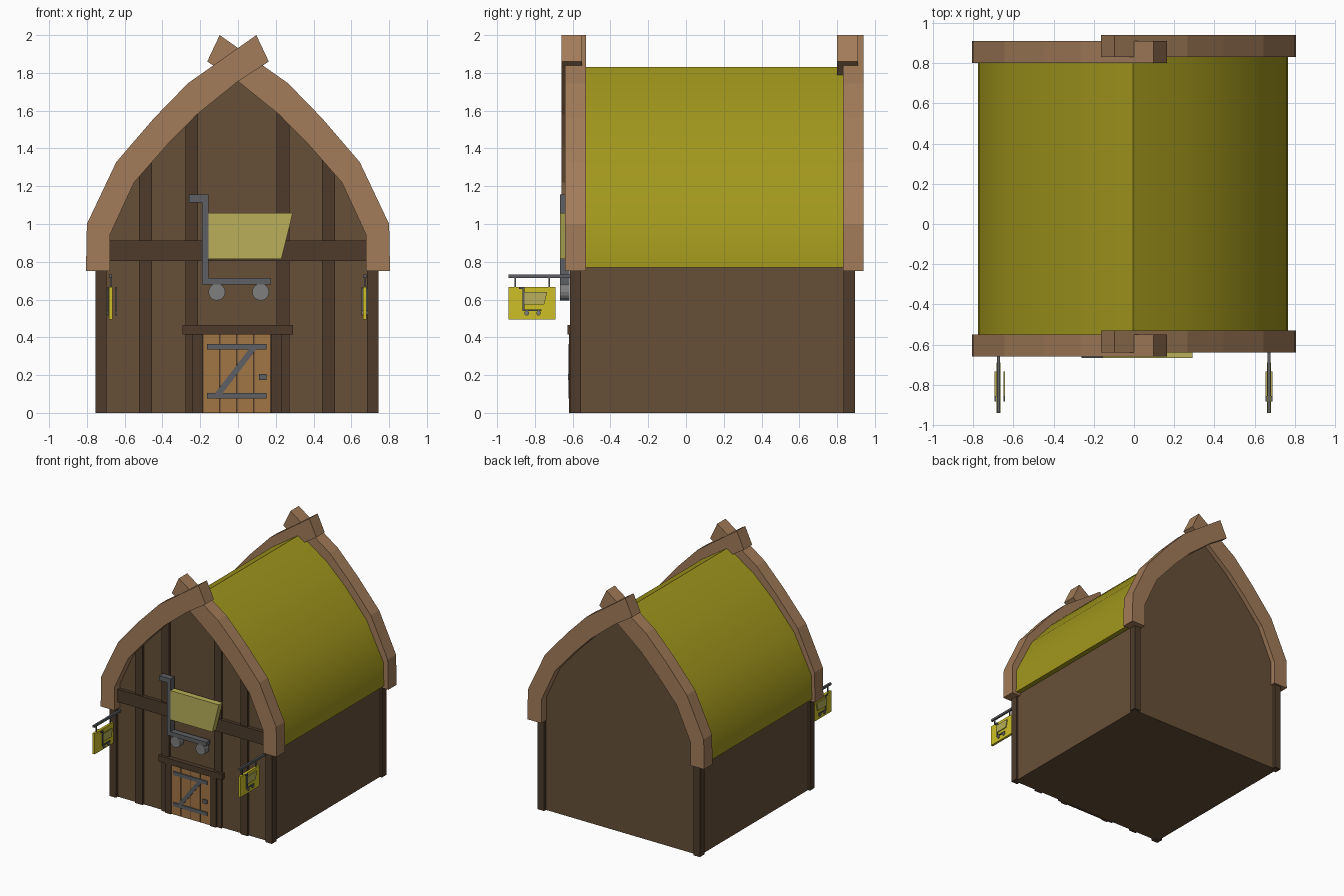
import bpy, bmesh, math

if "Cube" in bpy.data.objects:
    bpy.data.objects.remove(bpy.data.objects["Cube"])


def material(name, r, g, b):
    m = bpy.data.materials.new(name)
    m.diffuse_color = (r, g, b, 1)
    m.use_nodes = True
    m.node_tree.nodes["Principled BSDF"].inputs["Base Color"].default_value = m.diffuse_color
    return m


WALL = material("wall_wood", .135, .08, .039)
DARK = material("dark_wood", .075, .044, .024)
BEAM = material("beam_wood", .36, .20, .10)
DOOR = material("door_wood", .36, .18, .06)
ROOF = material("roof_yellow", .36, .31, .012)
SIGN = material("sign_yellow", .62, .53, .02)
PALE = material("basket_yellow", .48, .43, .10)
IRON = material("iron", .11, .115, .125)
WHEEL = material("wheel_grey", .21, .21, .21)


def prism(name, pts, lo, hi, mat, axis="y"):
    """Extrude a (u, z) outline between lo and hi along x or y."""
    bm = bmesh.new()
    put = (lambda u, z, d: (u, d, z)) if axis == "y" else (lambda u, z, d: (d, u, z))
    a = [bm.verts.new(put(u, z, lo)) for u, z in pts]
    b = [bm.verts.new(put(u, z, hi)) for u, z in pts]
    bm.faces.new(a)
    bm.faces.new(b[::-1])
    for i in range(len(pts)):
        j = (i + 1) % len(pts)
        bm.faces.new((a[i], a[j], b[j], b[i]))
    bmesh.ops.recalc_face_normals(bm, faces=bm.faces)
    me = bpy.data.meshes.new(name)
    bm.to_mesh(me)
    bm.free()
    me.materials.append(mat)
    ob = bpy.data.objects.new(name, me)
    bpy.context.collection.objects.link(ob)
    return ob


def rect(u0, u1, z0, z1):
    return [(u0, z0), (u1, z0), (u1, z1), (u0, z1)]


def box(name, x0, x1, y0, y1, z0, z1, mat):
    return prism(name, rect(x0, x1, z0, z1), y0, y1, mat)


def mirrored(half, shift=0):
    """Right-hand outline ending on the ridge, completed on the left."""
    return ([(x + shift, z) for x, z in half]
            + [(-x + shift, z) for x, z in half[-2::-1]])


# House body with curved gable
OFF = -.006
body = [(.73, 0), (.73, .775), (.72, .95), (.58, 1.24), (.385, 1.45), (.23, 1.60), (0, 1.78)]
prism("house_body", mirrored(body, OFF), -.59, .87, WALL)

# Curved roof shell
outer = [(.771, .77), (.765, .97), (.61, 1.28), (.41, 1.51), (.24, 1.67), (0, 1.83)]
inner = [(.69, .77), (.69, .95), (.56, 1.22), (.37, 1.43), (.22, 1.58), (0, 1.76)]
roof = prism("roof", mirrored(outer, OFF) + mirrored(inner, OFF)[::-1], -.57, .85, ROOF)
bpy.context.view_layer.objects.active = roof
roof.select_set(True)
bpy.ops.object.shade_smooth_by_angle(angle=math.radians(40))
roof.select_set(False)

# Crossed gable beams, front and back
beam = [(.805, .75), (.80, 1.0), (.645, 1.327), (.445, 1.56), (.265, 1.745), (-.097, 2.0),
        (-.163, 1.86), (0, 1.755), (.217, 1.58), (.37, 1.425), (.55, 1.22), (.677, .945), (.677, .75)]
for side, s, front, back in (("left", -1, -.66, .80), ("right", 1, -.64, .83)):
    pts = [(s * x, z) for x, z in beam]
    prism(f"front_beam_{side}", pts, front, front + .11, BEAM)
    prism(f"back_beam_{side}", pts, back, back + .11, BEAM)

# Corner posts
for side, x in (("left", -.755), ("right", .683)):
    for end, y in (("front", -.615), ("back", .835)):
        box(f"{end}_post_{side}", x, x + .06, y, y + .06, 0, .78, DARK)

# Front wall timbers
for i, (x, top) in enumerate(((-.49, 1.37), (-.245, 1.61), (.238, 1.61), (.48, 1.37))):
    box(f"wall_timber_{i}", x - .034, x + .034, -.607, -.58, 0, top, DARK)
box("cross_timber", -.69, .69, -.618, -.58, .805, .912, DARK)

# Door with frame and iron straps
box("door_backing", -.19, .18, -.609, -.58, 0, .42, DARK)
for i in range(4):
    x = -.183 + i * .09
    box(f"door_plank_{i}", x, x + .083, -.614, -.59, .003, .418, DOOR)
for side, x in (("left", -.24), ("right", .175)):
    box(f"door_jamb_{side}", x, x + .055, -.62, -.58, 0, .42, DARK)
box("door_lintel", -.295, .29, -.628, -.58, .415, .465, DARK)
for i, z in enumerate((.075, .335)):
    box(f"door_strap_{i}", -.165, .15, -.622, -.60, z, z + .03, IRON)
prism("door_brace", [(-.125, .10), (-.085, .10), (.10, .34), (.06, .34)], -.621, -.60, IRON)
box("door_handle", .11, .15, -.624, -.60, .175, .207, IRON)


def cart(name, lo, hi, axis="y", scale=1, du=0, dz=0):
    """Flat trolley emblem: frame, basket and two wheels."""
    def fit(pts):
        return [(u * scale + du, z * scale + dz) for u, z in pts]
    frame = [(-.26, 1.115), (-.19, 1.115), (-.19, .68), (.175, .68), (.175, .715),
             (-.155, .715), (-.155, 1.155), (-.26, 1.155)]
    prism(name + "_frame", fit(frame), lo, hi, IRON, axis)
    basket = [(-.155, .815), (.23, .815), (.29, 1.058), (-.155, 1.058)]
    prism(name + "_basket", fit(basket), lo, hi, PALE, axis)
    for i, c in enumerate((-.112, .12)):
        ring = [(c + .045 * math.cos(k * math.pi / 8), .64 + .045 * math.sin(k * math.pi / 8))
                for k in range(16)]
        prism(f"{name}_wheel_{i}", fit(ring), lo, hi, WHEEL, axis)


cart("gable_cart", -.667, -.617)

# Hanging signs on iron rods
for side, x, faces in (("left", -.674, (-.689, -.645)), ("right", .671, (.657, .685))):
    box(f"sign_rod_{side}", x - .008, x + .008, -.94, -.58, .715, .733, IRON)
    for i, y in enumerate((-.905, -.723)):
        box(f"sign_hanger_{side}_{i}", x - .004, x + .004, y - .004, y + .004, .66, .72, IRON)
    box(f"sign_panel_{side}", x - .01, x + .01, -.94, -.69, .495, .667, SIGN)
    for i, fx in enumerate(faces):
        cart(f"sign_cart_{side}_{i}", fx - .004, fx + .004, "x", .27, -.813, .355)
